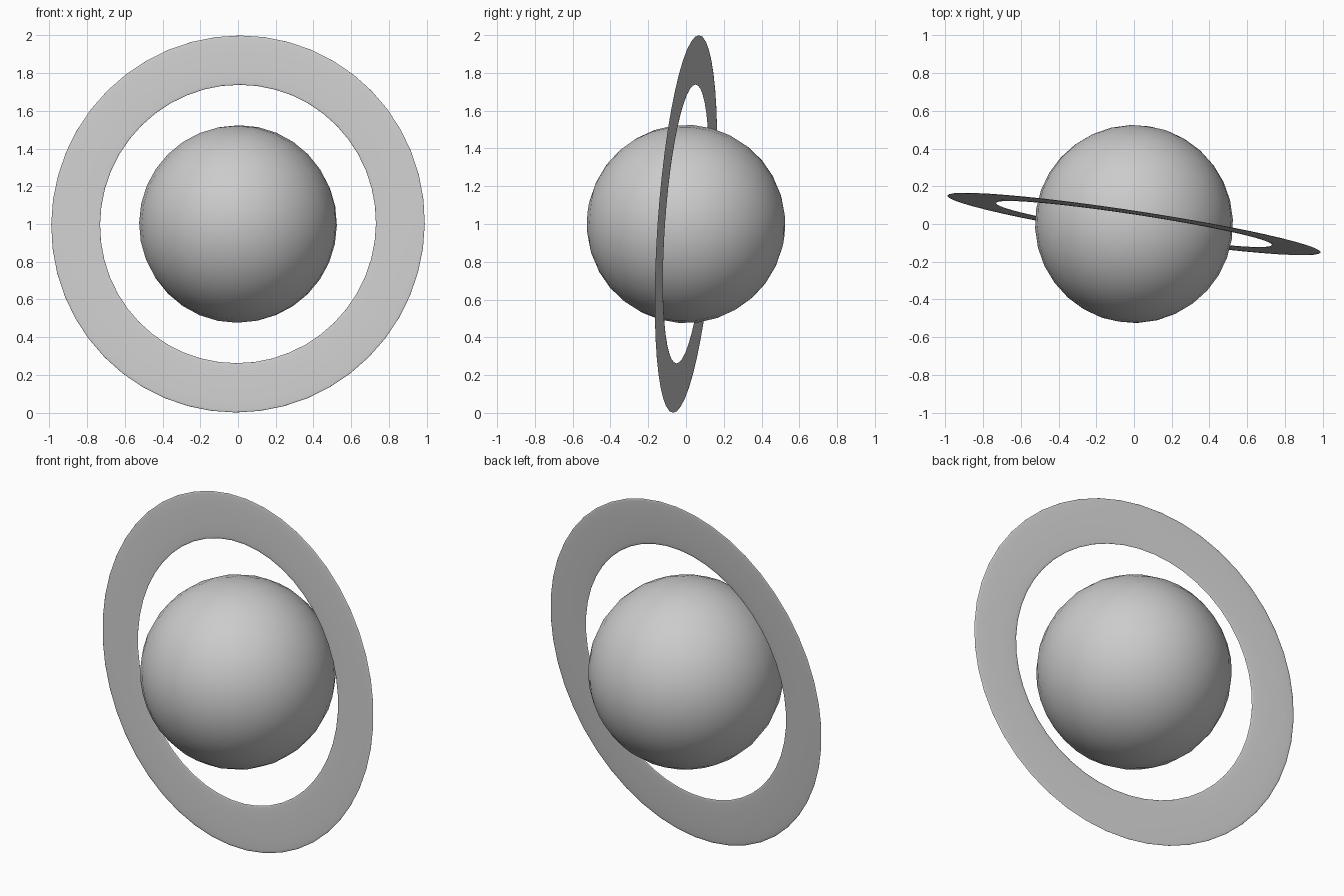
import bpy
from mathutils import Vector

if "Cube" in bpy.data.objects:
    bpy.data.objects.remove(bpy.data.objects["Cube"])

CENTRE = Vector((0, 0, 1))

grey = bpy.data.materials.new("light grey")
grey.diffuse_color = (0.6, 0.6, 0.6, 1)
grey.use_nodes = True
grey.node_tree.nodes["Principled BSDF"].inputs["Base Color"].default_value = grey.diffuse_color


def finish(name):
    obj = bpy.context.object
    obj.name = name
    obj.data.materials.append(grey)
    bpy.ops.object.shade_smooth()
    return obj


# Ring plane direction
tilt = Vector((0.152, 1, -0.07)).to_track_quat('Z', 'Y').to_euler()

# Planet globe
bpy.ops.mesh.primitive_uv_sphere_add(segments=32, ring_count=16, radius=0.525,
                                     location=CENTRE, rotation=tilt)
finish("planet_globe")

# Flat ring: a torus squashed almost to a sheet
bpy.ops.mesh.primitive_torus_add(major_segments=48, minor_segments=12,
                                 major_radius=0.871, minor_radius=0.131,
                                 location=CENTRE, rotation=tilt)
ring = finish("planet_ring")
ring.scale = (1, 1, 0.035)
